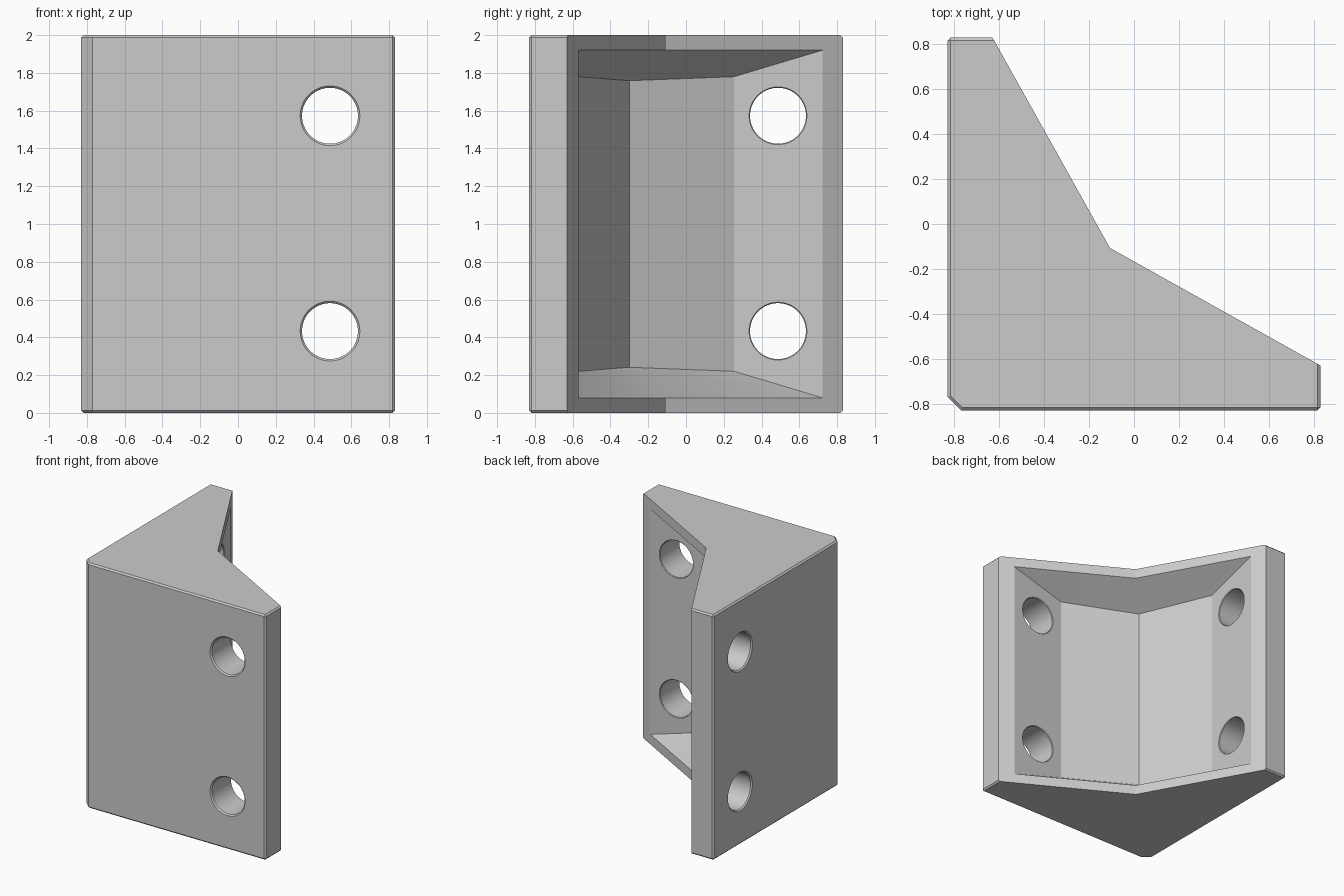
import bpy, bmesh, math
from mathutils import Vector, Matrix

old = bpy.data.objects.get("Cube")
if old:
    bpy.data.objects.remove(old, do_unlink=True)

grey = bpy.data.materials.new("plain grey")
grey.use_nodes = True
COLOR = (0.6, 0.6, 0.6, 1)
grey.diffuse_color = COLOR
grey.node_tree.nodes["Principled BSDF"].inputs["Base Color"].default_value = COLOR

R, TIP, NOTCH, CORNER, HEIGHT = 0.83, -0.63, -0.107, 0.06, 2.0
WALL, RIM, SLOPE = -0.57, 0.08, 0.615
SWAP = Matrix(((0, 1, 0, 0), (1, 0, 0, 0), (0, 0, 1, 0), (0, 0, 0, 1)))


def finish(bm, name):
    bmesh.ops.recalc_face_normals(bm, faces=bm.faces)
    mesh = bpy.data.meshes.new(name)
    bm.to_mesh(mesh)
    bm.free()
    mesh.materials.append(grey)
    obj = bpy.data.objects.new(name, mesh)
    bpy.context.collection.objects.link(obj)
    return obj


def loft(bm, rings):
    """Skin a list of equal-sized closed rings and cap both ends."""
    loops = [[bm.verts.new(p) for p in ring] for ring in rings]
    for a, b in zip(loops, loops[1:]):
        for i in range(len(a)):
            j = (i + 1) % len(a)
            bm.faces.new((a[i], a[j], b[j], b[i]))
    bm.faces.new(loops[0])
    bm.faces.new(loops[-1])


# Corner bracket body: extruded arrowhead outline
outline = [(-R, R), (TIP, R), (NOTCH, NOTCH), (R, TIP), (R, -R),
           (CORNER - R, -R), (-R, CORNER - R)]
bm = bmesh.new()
loft(bm, [[(x, y, z) for x, y in outline] for z in (0, HEIGHT)])


# Small chamfer round the outer walls and wing ends
def is_outer(edge):
    a, b = (v.co for v in edge.verts)
    if abs(a.z - b.z) > 1:
        return abs(a.x + a.y) < 0.01 and abs(a.x) > 0.5
    return (a - b).length > 0 and not any(
        abs(v.x - NOTCH) < 0.01 and abs(v.y - NOTCH) < 0.01 for v in (a, b))


bmesh.ops.bevel(bm, geom=[e for e in bm.edges if is_outer(e)], offset=0.012,
                offset_type='OFFSET', segments=1, affect='EDGES')
bracket = finish(bm, "corner_bracket")

# Pocket cutter: one half, with ends tapering inwards, then its mirror
slant = Vector((NOTCH - TIP, NOTCH - R)).normalized()
normal = Vector((-slant.y, slant.x))


def pocket_half(bm):
    plan = [(WALL, 0.9), (WALL, 0.255), (-0.3, -0.3), (0.1, 0.1)]
    rims = [RIM - SLOPE * normal.dot(Vector((x - TIP, y - R))) for x, y in plan]
    loft(bm, [[(x, y, r) for (x, y), r in zip(plan, rims)],
              [(x, y, HEIGHT - r) for (x, y), r in zip(plan, rims)]])


bm = bmesh.new()
pocket_half(bm)
bmesh.ops.transform(bm, matrix=SWAP, verts=bm.verts)
pocket_half(bm)
bmesh.ops.remove_doubles(bm, verts=bm.verts, dist=0.0001)
seam = [f for f in bm.faces if all(abs(v.co.x - v.co.y) < 0.001 for v in f.verts)]
bmesh.ops.delete(bm, geom=seam, context='FACES_ONLY')
cutters = [finish(bm, "pocket_cutter")]

# Screw hole cutters, chamfered at both mouths
HOLE, LIP, STEP = 0.148, 0.158, 0.01
stations = [(-R - 0.05, LIP), (-R, LIP), (-R + STEP, HOLE),
            (WALL - STEP / 2, HOLE), (WALL, HOLE + STEP / 2), (WALL + 0.05, HOLE + STEP / 2)]
for side in ("front", "side"):
    for z in (0.433, 1.573):
        bm = bmesh.new()
        angles = [math.tau * i / 64 for i in range(64)]
        loft(bm, [[(0.487 + r * math.cos(t), y, z + r * math.sin(t)) for t in angles]
                  for y, r in stations])
        if side == "side":
            bmesh.ops.transform(bm, matrix=SWAP, verts=bm.verts)
        cutters.append(finish(bm, side + "_hole_cutter"))

# Cut the pocket and holes
bpy.ops.object.select_all(action='DESELECT')
bracket.select_set(True)
bpy.context.view_layer.objects.active = bracket
for cutter in cutters:
    cutter.hide_render = True
    mod = bracket.modifiers.new("cut", 'BOOLEAN')
    mod.operation = 'DIFFERENCE'
    mod.solver = 'EXACT'
    mod.object = cutter
    bpy.ops.object.modifier_apply(modifier=mod.name)
    bpy.data.objects.remove(cutter, do_unlink=True)
bpy.ops.object.shade_smooth_by_angle(angle=math.radians(25))
